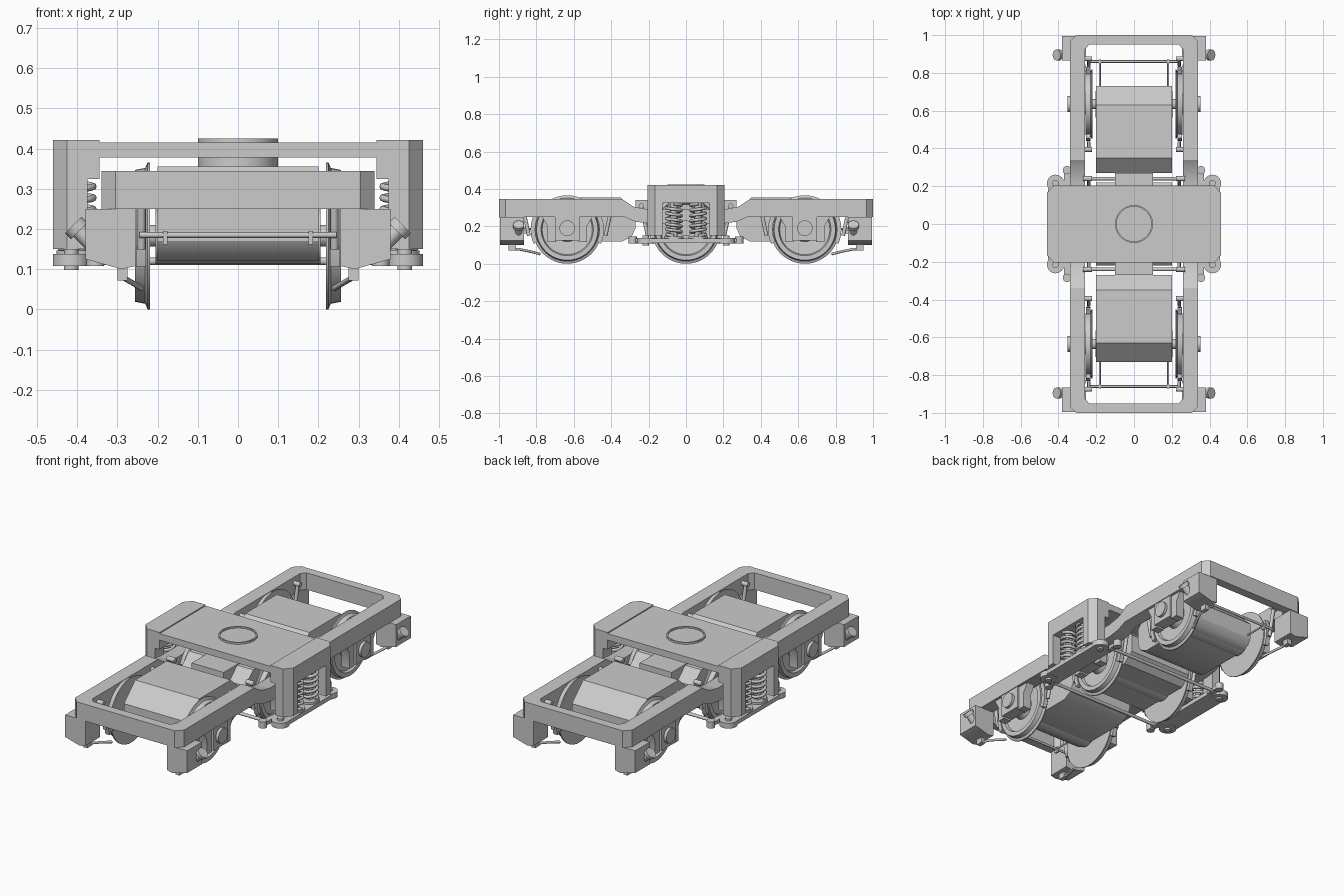
import bpy, bmesh, math
from mathutils import Matrix, Vector

if "Cube" in bpy.data.objects:
    bpy.data.objects.remove(bpy.data.objects["Cube"])

AXLE_Z = 0.183
AXLES = {"end": 0.635, "middle": 0.0}


def mirror(ob, axes):
    if axes:
        m = ob.modifiers.new("Mirror", "MIRROR")
        m.use_axis = ["x" in axes, "y" in axes, False]
        m.use_mirror_merge = False
    return ob


def finish(name, bm, axes="", smooth=True):
    bmesh.ops.recalc_face_normals(bm, faces=bm.faces)
    me = bpy.data.meshes.new(name)
    bm.to_mesh(me)
    bm.free()
    if smooth:
        me.shade_smooth()
        me.set_sharp_from_angle(angle=math.radians(32))
    ob = bpy.data.objects.new(name, me)
    bpy.context.collection.objects.link(ob)
    return mirror(ob, axes)


def prism(name, pts, axis, a, b, axes=""):
    """Extrude a 2D outline along an axis; outline uses the other two axes in order."""
    bm = bmesh.new()

    def place(p, d):
        v = list(p)
        v.insert("xyz".index(axis), d)
        return bm.verts.new(v)
    lo, hi = [[place(p, d) for p in pts] for d in (a, b)]
    bm.faces.new(lo)
    bm.faces.new(hi)
    n = len(pts)
    for i in range(n):
        j = (i + 1) % n
        bm.faces.new((lo[i], lo[j], hi[j], hi[i]))
    return finish(name, bm, axes)


def box(name, x, y, z, axes=""):
    return prism(name, [(x[0], y[0]), (x[1], y[0]), (x[1], y[1]), (x[0], y[1])], "z", *z, axes)


def rod(name, p, q, r, axes="", r2=None, sides=24):
    p, q = Vector(p), Vector(q)
    d = q - p
    mat = Matrix.Translation((p + q) / 2) @ d.to_track_quat("Z", "Y").to_matrix().to_4x4()
    bm = bmesh.new()
    bmesh.ops.create_cone(bm, cap_ends=True, segments=sides, radius1=r,
                          radius2=r if r2 is None else r2, depth=d.length, matrix=mat)
    return finish(name, bm, axes)


def lathe_x(name, profile, y, z, axes=""):
    """Revolve (x, radius) points around an axle."""
    bm = bmesh.new()
    vs = [bm.verts.new((x, y, z + r)) for x, r in profile]
    es = [bm.edges.new((vs[i], vs[(i + 1) % len(vs)])) for i in range(len(vs))]
    bmesh.ops.spin(bm, geom=vs + es, cent=(0, y, z), axis=(1, 0, 0),
                   angle=math.tau, steps=48, use_merge=True)
    bmesh.ops.remove_doubles(bm, verts=bm.verts, dist=1e-5)
    return finish(name, bm, axes)


def tube(name, pts, r, axes=""):
    cu = bpy.data.curves.new(name, "CURVE")
    cu.dimensions = "3D"
    cu.bevel_depth, cu.bevel_resolution, cu.use_fill_caps = r, 2, True
    sp = cu.splines.new("POLY")
    sp.points.add(len(pts) - 1)
    for s, p in zip(sp.points, pts):
        s.co = (*p, 1)
    sp.use_smooth = True
    ob = bpy.data.objects.new(name, cu)
    bpy.context.collection.objects.link(ob)
    return mirror(ob, axes)


# Main frame: dipped side beams joined by chamfered end beams
top = [(0.96, 0.345), (0.34, 0.345), (0.28, 0.305), (0.2, 0.29)]
bottom = [(0.2, 0.215), (0.27, 0.225), (0.33, 0.25), (0.96, 0.25)]
half = top + [(-y, z) for y, z in reversed(top)]
under = [(-y, z) for y, z in reversed(bottom)] + bottom
prism("side_beam", half + under, "x", 0.26, 0.34, "x")
end = [(0.34, 0.95), (0.34, 0.965), (0.305, 1.0)]
prism("end_beam", end + [(-x, y) for x, y in reversed(end)], "z", 0.25, 0.345, "y")
prism("frame_corner_gusset", [(0.27, 0.96), (0.27, 0.91), (0.23, 0.96)], "z", 0.25, 0.345, "xy")
box("transom", (-0.1, 0.1), (-0.27, 0.27), (0.25, 0.34))

# Wheelsets, axle boxes and pedestals
wheel = [(0.219, 0.025), (0.219, 0.183), (0.225, 0.183), (0.231, 0.169), (0.256, 0.164),
         (0.256, 0.14), (0.242, 0.134), (0.237, 0.065), (0.262, 0.055), (0.262, 0.025)]
for place, y in AXLES.items():
    both = "xy" if y else "x"
    lathe_x(place + "_wheel", wheel, y, AXLE_Z, both)
    rod(place + "_axle", (-0.3, y, AXLE_Z), (0.3, y, AXLE_Z), 0.027, "y" if y else "")
    pedestal = [(-0.14, 0.26), (-0.105, 0.2), (-0.105, 0.115), (-0.06, 0.115), (-0.06, 0.14),
                (0.06, 0.14), (0.06, 0.115), (0.105, 0.115), (0.105, 0.2), (0.14, 0.26)]
    prism(place + "_pedestal", [(y + a, z) for a, z in pedestal], "x", 0.275, 0.325, both)
    box(place + "_axle_box", (0.268, 0.336), (y - 0.065, y + 0.065), (0.125, 0.255), both)
    rod(place + "_axle_cap", (0.33, y, 0.19), (0.352, y, 0.19), 0.042, both)

# Traction motors
motor = [(0.35, 0.355), (0.63, 0.355), (0.73, 0.26), (0.73, 0.17), (0.71, 0.14), (0.67, 0.12),
         (0.34, 0.12), (0.29, 0.145), (0.27, 0.19), (0.27, 0.28)]
prism("end_motor", motor, "x", -0.2, 0.2, "y")
inner = [(0.15, 0.335), (0.22, 0.27), (0.22, 0.17), (0.16, 0.12)]
prism("middle_motor", inner + [(-y, z) for y, z in reversed(inner)], "x", -0.2, 0.2)
for place, y in AXLES.items():
    rod(place + "_motor_bearing", (-0.205, y, AXLE_Z), (0.205, y, AXLE_Z), 0.07, "y" if y else "")

# Bolster: deck, centre pivot, end boxes and corner columns
deck = [(0.46, 0.14), (0.46, 0.165), (0.425, 0.205)]
right = deck[1:] + [(0.36, 0.205)]
outline = right + [(-x, y) for x, y in reversed(right)]
prism("bolster_deck", outline + [(-x, -y) for x, y in outline], "z", 0.378, 0.415)
cap = [(0.345, -0.205), (0.425, -0.205), (0.46, -0.165), (0.46, 0.165), (0.425, 0.205), (0.345, 0.205)]
prism("bolster_end", cap, "z", 0.325, 0.421, "x")
column = [(0.375, 0.125), (0.46, 0.125), (0.46, 0.165), (0.425, 0.205), (0.375, 0.205)]
prism("bolster_column", column, "z", 0.15, 0.33, "xy")
rod("centre_pivot", (0, 0, 0.335), (0, 0, 0.417), 0.1, sides=48)
bm = bmesh.new()
ring = [bm.verts.new(p) for p in ((0.092, 0, 0.41), (0.1, 0, 0.41), (0.1, 0, 0.425), (0.092, 0, 0.425))]
ring_edges = [bm.edges.new((ring[i], ring[(i + 1) % 4])) for i in range(4)]
bmesh.ops.spin(bm, geom=ring + ring_edges, cent=(0, 0, 0), axis=(0, 0, 1),
               angle=math.tau, steps=48, use_merge=True)
bmesh.ops.remove_doubles(bm, verts=bm.verts, dist=1e-5)
finish("pivot_ring", bm)

# Spring planks, with rounded lugs and cross ties
box("spring_plank", (0.345, 0.455), (-0.22, 0.22), (0.112, 0.135), "x")
rod("plank_lug", (0.415, 0.215, 0.108), (0.415, 0.215, 0.138), 0.046, "xy", sides=32)
rod("plank_bolt", (0.415, 0.215, 0.098), (0.415, 0.215, 0.15), 0.018, "xy")
box("plank_arm", (0.34, 0.37), (0.2, 0.29), (0.115, 0.135), "xy")
rod("plank_arm_eye", (0.355, 0.285, 0.108), (0.355, 0.285, 0.145), 0.022, "xy")
rod("plank_cross_tie", (-0.37, 0.24, 0.12), (0.37, 0.24, 0.12), 0.009, "y")

# Coil springs between plank and bolster
turns, steps = 6, 24
coil = []
for i in range(turns * steps + 1):
    a = math.tau * i / steps
    coil.append((0.4 + 0.04 * math.cos(a), 0.065 + 0.04 * math.sin(a), 0.15 + 0.17 * i / (turns * steps)))
tube("coil_spring", coil, 0.0085, "xy")
rod("spring_seat", (0.4, 0.065, 0.133), (0.4, 0.065, 0.147), 0.052, "xy", sides=32)
rod("spring_core", (0.4, 0.065, 0.14), (0.4, 0.065, 0.33), 0.02, "xy")

# Corner sand boxes with filler necks and delivery pipes
sand = [(0.255, 0.25), (0.38, 0.25), (0.38, 0.125), (0.29, 0.1), (0.255, 0.108)]
prism("sand_box", sand, "y", 0.865, 0.995, "xy")
rod("filler_neck", (0.365, 0.895, 0.165), (0.397, 0.895, 0.197), 0.02, "xy")
rod("filler_cap", (0.395, 0.895, 0.195), (0.41, 0.895, 0.21), 0.029, "xy")
box("sand_valve", (0.275, 0.3), (0.91, 0.95), (0.072, 0.11), "xy")
tube("sand_pipe", [(0.285, 0.93, 0.08), (0.282, 0.89, 0.077), (0.268, 0.85, 0.069),
                   (0.252, 0.81, 0.06), (0.24, 0.78, 0.052)], 0.007, "xy")

# Brake rigging: hangers, shoes and beams
for place, y, side in (("outer", 0.635, 1), ("inner", 0.635, -1), ("middle", 0.0, 1)):
    arc = [(y + side * r * math.cos(a), AXLE_Z + r * math.sin(a))
           for r, angles in ((0.172, (-0.4, -0.2, 0, 0.2, 0.4)), (0.196, (0.4, 0.2, 0, -0.2, -0.4)))
           for a in angles]
    prism(place + "_brake_shoe", arc, "x", 0.229, 0.254, "xy")
    rod(place + "_brake_hanger", (0.24, y + side * 0.205, 0.15), (0.24, y + side * 0.24, 0.315),
        0.01, "xy", sides=12)
    rod(place + "_hanger_pin", (0.222, y + side * 0.24, 0.31), (0.27, y + side * 0.24, 0.31),
        0.013, "xy", sides=16)
rod("brake_beam", (-0.245, 0.86, 0.185), (0.245, 0.86, 0.185), 0.007, "y", sides=12)
box("beam_clip", (0.176, 0.187), (0.85, 0.87), (0.162, 0.195), "xy")
rod("brake_pull_rod", (0.181, 0.72, 0.185), (0.181, 0.86, 0.185), 0.005, "xy", sides=12)
